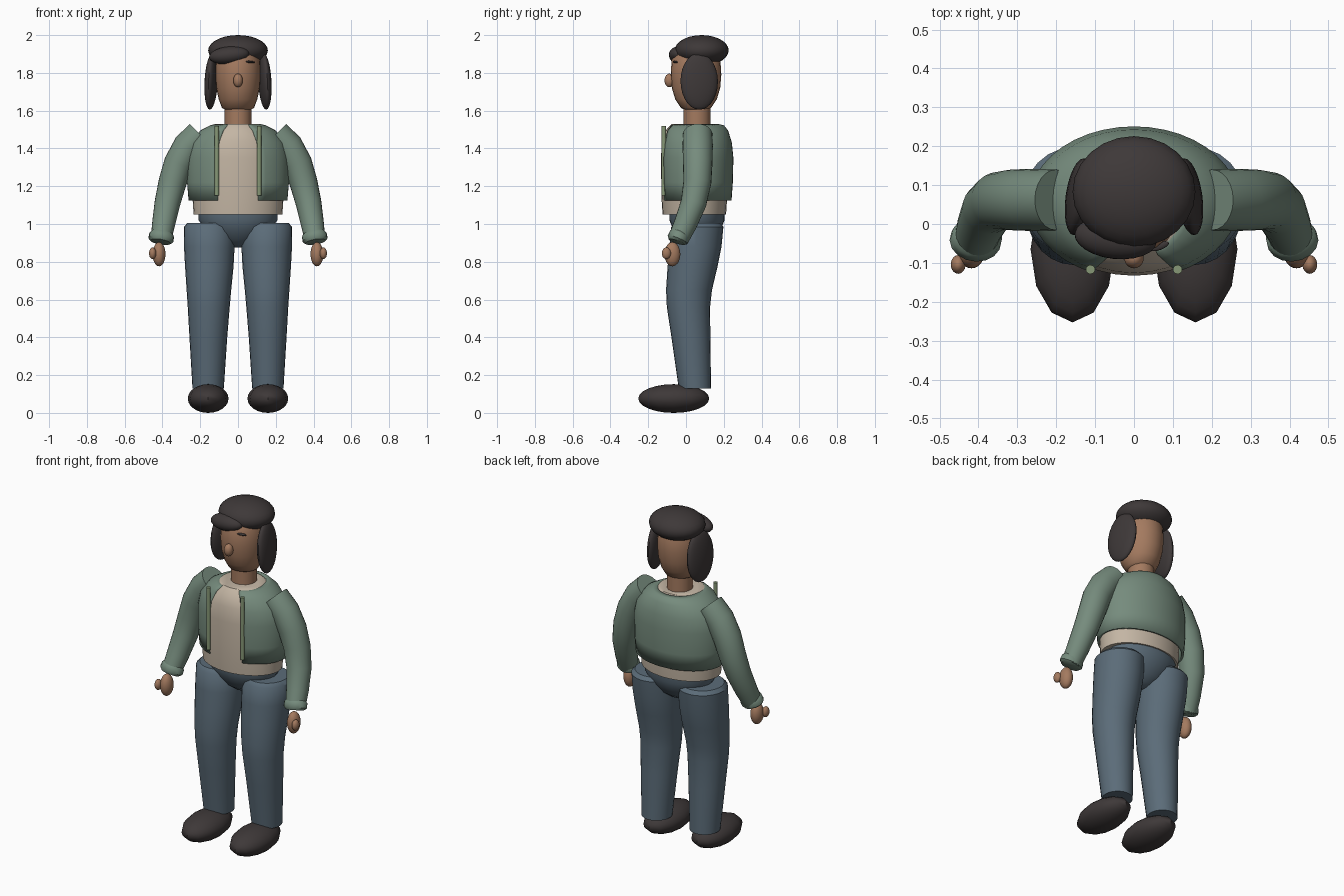
import bpy, bmesh, math
from mathutils import Vector, Matrix, Euler

if "Cube" in bpy.data.objects:
    bpy.data.objects.remove(bpy.data.objects["Cube"], do_unlink=True)


def material(name, rgb):
    m = bpy.data.materials.new(name)
    m.use_nodes = True
    m.diffuse_color = (*rgb, 1)
    m.node_tree.nodes["Principled BSDF"].inputs["Base Color"].default_value = (*rgb, 1)
    return m


SKIN = material("skin", (0.37, 0.195, 0.115))
DARK = material("charcoal", (0.048, 0.04, 0.04))
GREEN = material("jacket green", (0.18, 0.26, 0.205))
CREAM = material("shirt cream", (0.55, 0.465, 0.37))
BLUE = material("denim blue", (0.105, 0.15, 0.19))
LIME = material("cord green", (0.24, 0.31, 0.18))


def finish(name, bm, mat):
    bmesh.ops.recalc_face_normals(bm, faces=bm.faces)
    mesh = bpy.data.meshes.new(name)
    bm.to_mesh(mesh)
    bm.free()
    mesh.materials.append(mat)
    obj = bpy.data.objects.new(name, mesh)
    bpy.context.collection.objects.link(obj)
    bpy.ops.object.select_all(action="DESELECT")
    obj.select_set(True)
    bpy.context.view_layer.objects.active = obj
    bpy.ops.object.shade_smooth_by_angle(angle=math.radians(42))
    return obj


def ellipsoid(name, mat, center, radii, turn=(0, 0, 0), sides=24, rows=14):
    bm = bmesh.new()
    rot = Euler([math.radians(a) for a in turn]).to_matrix().to_4x4()
    mtx = Matrix.Translation(center) @ rot @ Matrix.Diagonal((*radii, 1))
    bmesh.ops.create_uvsphere(bm, u_segments=sides, v_segments=rows, radius=1, matrix=mtx)
    return finish(name, bm, mat)


def loft(name, mat, rings, sides=24, gap=0, follow=False):
    """Skin rings of (x, y, z, rx, ry); gap is a half angle left open at the front."""
    bm = bmesh.new()
    pts = [Vector(r[:3]) for r in rings]
    rows = []
    count = sides + 1 if gap else sides
    for i, r in enumerate(rings):
        rot = Matrix.Identity(3)
        if follow:
            way = pts[min(i + 1, len(pts) - 1)] - pts[max(i - 1, 0)]
            rot = Vector((0, 0, -1)).rotation_difference(way).to_matrix()
        row = []
        for k in range(count):
            a = -math.pi / 2 + gap + (2 * math.pi - 2 * gap) * k / sides
            row.append(bm.verts.new(pts[i] + rot @ Vector((r[3] * math.cos(a), r[4] * math.sin(a), 0))))
        rows.append(row)
    for low, high in zip(rows, rows[1:]):
        for k in range(sides):
            n = (k + 1) % count
            bm.faces.new((low[k], low[n], high[n], high[k]))
    if not gap:
        bm.faces.new(rows[0])
        bm.faces.new(rows[-1])
    return finish(name, bm, mat)


def stack(y, profile):
    """Upright rings around one axis from (z, rx, ry)."""
    return [(0, y, *p) for p in profile]


# Head and neck
loft("head", SKIN, stack(0.053, [
    (1.6, 0.06, 0.05), (1.615, 0.085, 0.08), (1.66, 0.102, 0.11), (1.72, 0.115, 0.128),
    (1.79, 0.121, 0.134), (1.87, 0.116, 0.129), (1.93, 0.09, 0.1), (1.96, 0.04, 0.04)]))
loft("neck", SKIN, stack(0.058, [(1.5, 0.071, 0.072), (1.64, 0.071, 0.072)]), sides=16)
ellipsoid("nose", SKIN, (0, -0.088, 1.76), (0.025, 0.026, 0.036))

# Hair
ellipsoid("hair_crown", DARK, (0, 0.083, 1.919), (0.158, 0.143, 0.081))
ellipsoid("hair_fringe", DARK, (-0.047, -0.035, 1.893), (0.107, 0.055, 0.047), (0, -6, -6))

# Shirt and pelvis
loft("shirt", CREAM, stack(0.044, [
    (1.05, 0.235, 0.168), (1.125, 0.24, 0.173), (1.35, 0.245, 0.177),
    (1.44, 0.22, 0.17), (1.5, 0.165, 0.148), (1.53, 0.122, 0.118)]), sides=32)
loft("pelvis", BLUE, stack(0.058, [
    (1.07, 0.21, 0.147), (1.02, 0.208, 0.146), (0.97, 0.175, 0.125),
    (0.92, 0.12, 0.09), (0.89, 0.065, 0.05), (0.876, 0.025, 0.02)]), sides=32)

# Open jacket
jacket = loft("jacket", GREEN, stack(0.055, [
    (1.125, 0.262, 0.186), (1.22, 0.27, 0.193), (1.35, 0.27, 0.196), (1.43, 0.252, 0.188),
    (1.495, 0.2, 0.168), (1.522, 0.148, 0.146), (1.529, 0.122, 0.12)]),
    sides=36, gap=math.radians(24))
shell = jacket.modifiers.new("thickness", "SOLIDIFY")
shell.thickness = 0.014
shell.offset = -1

for side, s in (("left", 1), ("right", -1)):
    ellipsoid(side + "_hair", DARK, (s * 0.142, 0.07, 1.755), (0.033, 0.1, 0.15), (0, s * -3, s * 8))
    ellipsoid(side + "_eye", DARK, (s * 0.065, -0.057, 1.858), (0.026, 0.01, 0.006), (0, s * 5, s * 20))

    # Jacket cord along the opening
    loft(side + "_cord", LIME, [(s * 0.112, -0.117, z, 0.012, 0.012) for z in (1.15, 1.52)], sides=10)

    # Sleeve, cuff and hand
    sleeve = [(0.2, 0.062, 1.475, 0.078), (0.265, 0.062, 1.41, 0.08), (0.315, 0.062, 1.32, 0.078),
              (0.347, 0.06, 1.22, 0.074), (0.374, 0.04, 1.11, 0.068),
              (0.394, -0.003, 1.0, 0.061), (0.408, -0.043, 0.915, 0.054)]
    loft(side + "_sleeve", GREEN, [(s * x, y, z, r, r) for x, y, z, r in sleeve], follow=True)
    cuff = [(0.402, -0.028, 0.952, 0.056), (0.404, -0.033, 0.942, 0.066),
            (0.408, -0.044, 0.917, 0.067), (0.41, -0.048, 0.905, 0.054)]
    loft(side + "_cuff", GREEN, [(s * x, y, z, r, r * 0.85) for x, y, z, r in cuff], sides=16, follow=True)
    ellipsoid(side + "_hand", SKIN, (s * 0.418, -0.072, 0.84), (0.034, 0.042, 0.064))
    ellipsoid(side + "_thumb", SKIN, (s * 0.452, -0.104, 0.845), (0.019, 0.024, 0.031))

    # Trouser leg and shoe
    leg = [(0.153, 0.06, 1.005, 0.115), (0.153, 0.06, 0.985, 0.134), (0.152, 0.05, 0.88, 0.134),
           (0.152, 0.034, 0.77, 0.128), (0.154, 0.016, 0.65, 0.118), (0.155, 0.013, 0.56, 0.111),
           (0.157, 0.026, 0.4, 0.1), (0.158, 0.047, 0.13, 0.083)]
    loft(side + "_leg", BLUE, [(s * x, y, z, r, r * 1.03) for x, y, z, r in leg])
    ellipsoid(side + "_shoe", DARK, (s * 0.158, -0.065, 0.076), (0.108, 0.188, 0.076), sides=12, rows=12)
